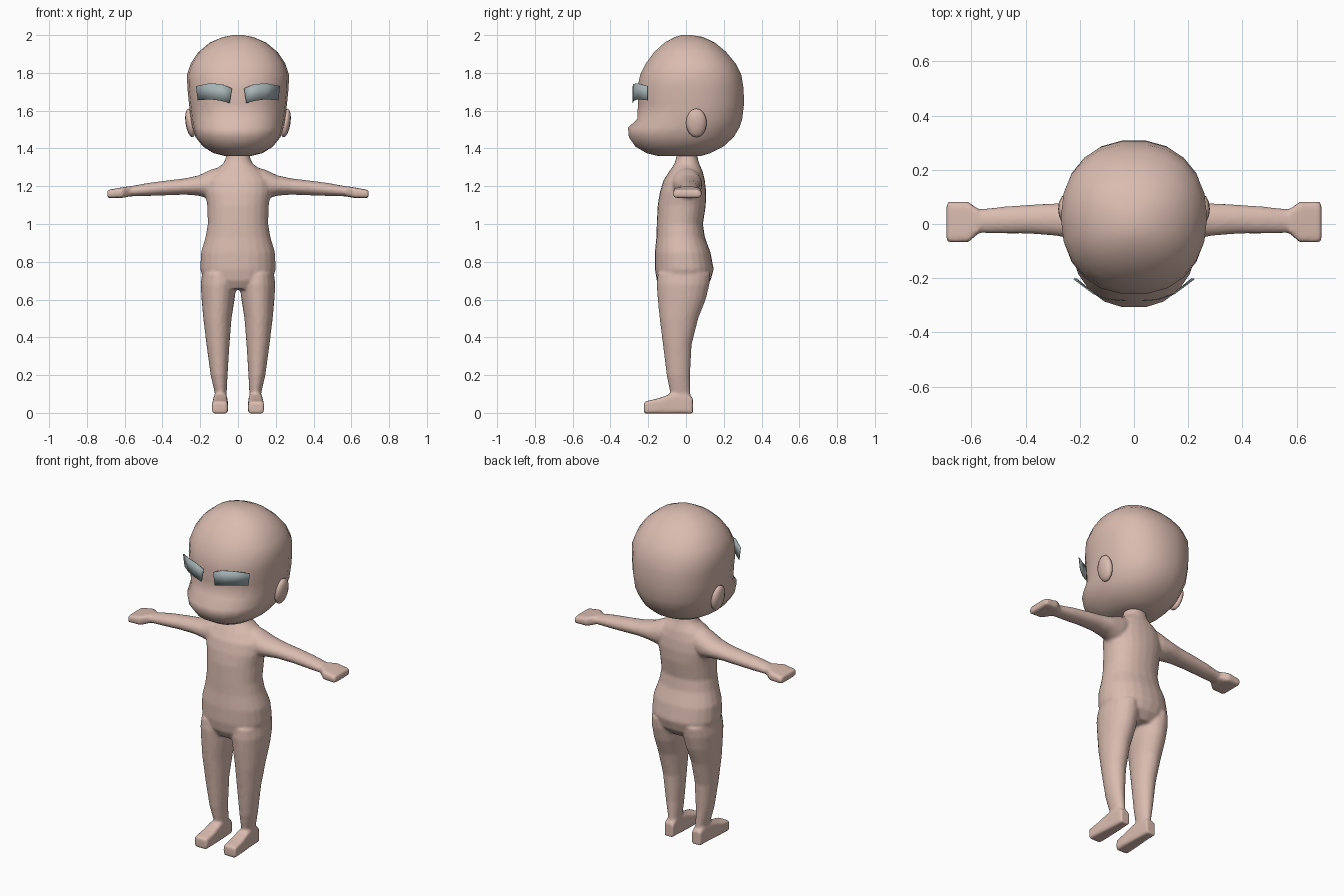
import bpy, bmesh, math
from mathutils import Matrix, Vector

cube = bpy.data.objects.get("Cube")
if cube:
    bpy.data.objects.remove(cube)


def material(name, rgb):
    m = bpy.data.materials.new(name)
    m.use_nodes = True
    m.diffuse_color = (*rgb, 1)
    m.node_tree.nodes["Principled BSDF"].inputs["Base Color"].default_value = (*rgb, 1)
    return m


SKIN = material("skin", (0.70, 0.50, 0.43))
EYE = material("eye grey", (0.38, 0.45, 0.46))


def loft(bm, axis, rings, sides=20, power=2.0, sign=1):
    """Skin oval rings, each (position, u min, u max, v min, v max)."""
    loops = []
    for pos, u0, u1, v0, v1 in rings:
        loop = []
        for i in range(sides):
            a = 2 * math.pi * i / sides
            c, s = math.cos(a), math.sin(a)
            u = (u0 + u1) / 2 + (u1 - u0) / 2 * math.copysign(abs(c) ** (2 / power), c)
            v = (v0 + v1) / 2 + (v1 - v0) / 2 * math.copysign(abs(s) ** (2 / power), s)
            p = {"x": (pos, u, v), "y": (u, pos, v), "z": (u, v, pos)}[axis]
            loop.append(bm.verts.new((p[0] * sign, p[1], p[2])))
        loops.append(loop)
    for a, b in zip(loops, loops[1:]):
        for i in range(sides):
            j = (i + 1) % sides
            bm.faces.new((a[i], a[j], b[j], b[i]))
    bm.faces.new(loops[0][::-1])
    bm.faces.new(loops[-1])


def finish(bm, name, mat, angle=None):
    bmesh.ops.recalc_face_normals(bm, faces=bm.faces[:])
    mesh = bpy.data.meshes.new(name)
    bm.to_mesh(mesh)
    bm.free()
    mesh.materials.append(mat)
    ob = bpy.data.objects.new(name, mesh)
    bpy.context.scene.collection.objects.link(ob)
    if angle:
        bpy.ops.object.select_all(action="DESELECT")
        ob.select_set(True)
        bpy.context.view_layer.objects.active = ob
        bpy.ops.object.shade_smooth_by_angle(angle=math.radians(angle))
    return ob


# Head: height, half width, front, back
bm = bmesh.new()
head = [
    (1.36, .07, -.15, .08), (1.375, .13, -.21, .13), (1.41, .185, -.27, .20),
    (1.46, .225, -.305, .255), (1.51, .24, -.31, .285), (1.555, .25, -.26, .30),
    (1.64, .26, -.257, .31), (1.72, .268, -.26, .307), (1.79, .27, -.245, .295),
    (1.85, .25, -.215, .265), (1.91, .21, -.17, .215), (1.96, .15, -.115, .155),
    (1.99, .08, -.06, .09), (2.0, .025, -.02, .03),
]
loft(bm, "z", [(z, -w, w, f, b) for z, w, f, b in head], 22, 2.25)
finish(bm, "head", SKIN, 80)

# Body: torso, arms, legs and feet fused into one skin
bm = bmesh.new()
torso = [
    (.655, .10, -.13, .09), (.70, .18, -.155, .13), (.76, .2, -.165, .147),
    (.85, .196, -.165, .13), (.93, .172, -.157, .10), (1.0, .16, -.155, .09),
    (1.1, .163, -.15, .105), (1.17, .175, -.138, .107), (1.23, .17, -.12, .10),
    (1.28, .13, -.088, .088), (1.32, .078, -.06, .07), (1.35, .064, -.052, .062),
    (1.4, .062, -.05, .06),
]
loft(bm, "z", [(z, -w, w, f, b) for z, w, f, b in torso], 24, 2.2)

arm = [
    (.04, -.06, .07, 1.17, 1.315), (.14, -.075, .085, 1.13, 1.29),
    (.21, -.06, .085, 1.15, 1.257), (.28, -.045, .077, 1.155, 1.242),
    (.38, -.036, .072, 1.152, 1.23), (.48, -.036, .065, 1.148, 1.217),
    (.57, -.034, .055, 1.146, 1.2), (.585, -.036, .056, 1.146, 1.2),
]
hand = [(.575, -.035, .055, 1.146, 1.2), (.612, -.068, .082, 1.138, 1.194),
        (.692, -.068, .082, 1.137, 1.18)]
leg = [
    (.05, .062, .122, -.07, .025), (.1, .06, .122, -.083, .024),
    (.2, .055, .145, -.103, .022), (.36, .045, .167, -.122, .03),
    (.5, .034, .184, -.14, .065), (.6, .018, .193, -.15, .105),
    (.68, .008, .198, -.156, .125), (.74, .02, .19, -.15, .13),
]
foot = [(-.222, .054, .138, -.004, .06), (-.15, .053, .136, -.004, .076),
        (-.08, .056, .13, -.004, .1), (.0, .06, .125, -.004, .1),
        (.036, .062, .122, -.004, .08)]
for side in (1, -1):
    loft(bm, "x", arm, sign=side)
    loft(bm, "x", hand, power=5, sign=side)
    loft(bm, "z", leg, sign=side)
    loft(bm, "y", foot, power=6, sign=side)
body = finish(bm, "body", SKIN)
remesh = body.modifiers.new("Fuse", "REMESH")
remesh.mode = "VOXEL"
remesh.voxel_size = 0.009
remesh.use_smooth_shade = True
soften = body.modifiers.new("Soften", "SMOOTH")
soften.factor = 0.5
soften.iterations = 4

for side, label in ((1, "left"), (-1, "right")):
    # Ear: flattened oval leaning outward at the top
    bm = bmesh.new()
    bmesh.ops.create_uvsphere(bm, u_segments=12, v_segments=8, radius=1)
    place = (Matrix.Translation((.252 * side, .055, 1.535))
             @ Matrix.Rotation(.15 * side, 4, "Y")
             @ Matrix.Diagonal((.026, .055, .077, 1)))
    bmesh.ops.transform(bm, matrix=place, verts=bm.verts[:])
    finish(bm, label + "_ear", SKIN, 80)

    # Eye: thin curved plate, columns of (x, y, bottom, top)
    bm = bmesh.new()
    columns = [(.032, -.282, 1.64, 1.718), (.085, -.278, 1.652, 1.74),
               (.15, -.257, 1.66, 1.745), (.222, -.203, 1.655, 1.73)]
    rows = []
    for i, (x, y, low, high) in enumerate(columns):
        lean = (.012, .004, -.004, -.01)[i]
        rows.append((bm.verts.new(((x + lean) * side, y, low)),
                     bm.verts.new((x * side, y, high))))
    for a, b in zip(rows, rows[1:]):
        bm.faces.new((a[0], b[0], b[1], a[1]))
    eye = finish(bm, label + "_eye", EYE, 60)
    thick = eye.modifiers.new("Thickness", "SOLIDIFY")
    thick.thickness = 0.004
    thick.offset = 0
